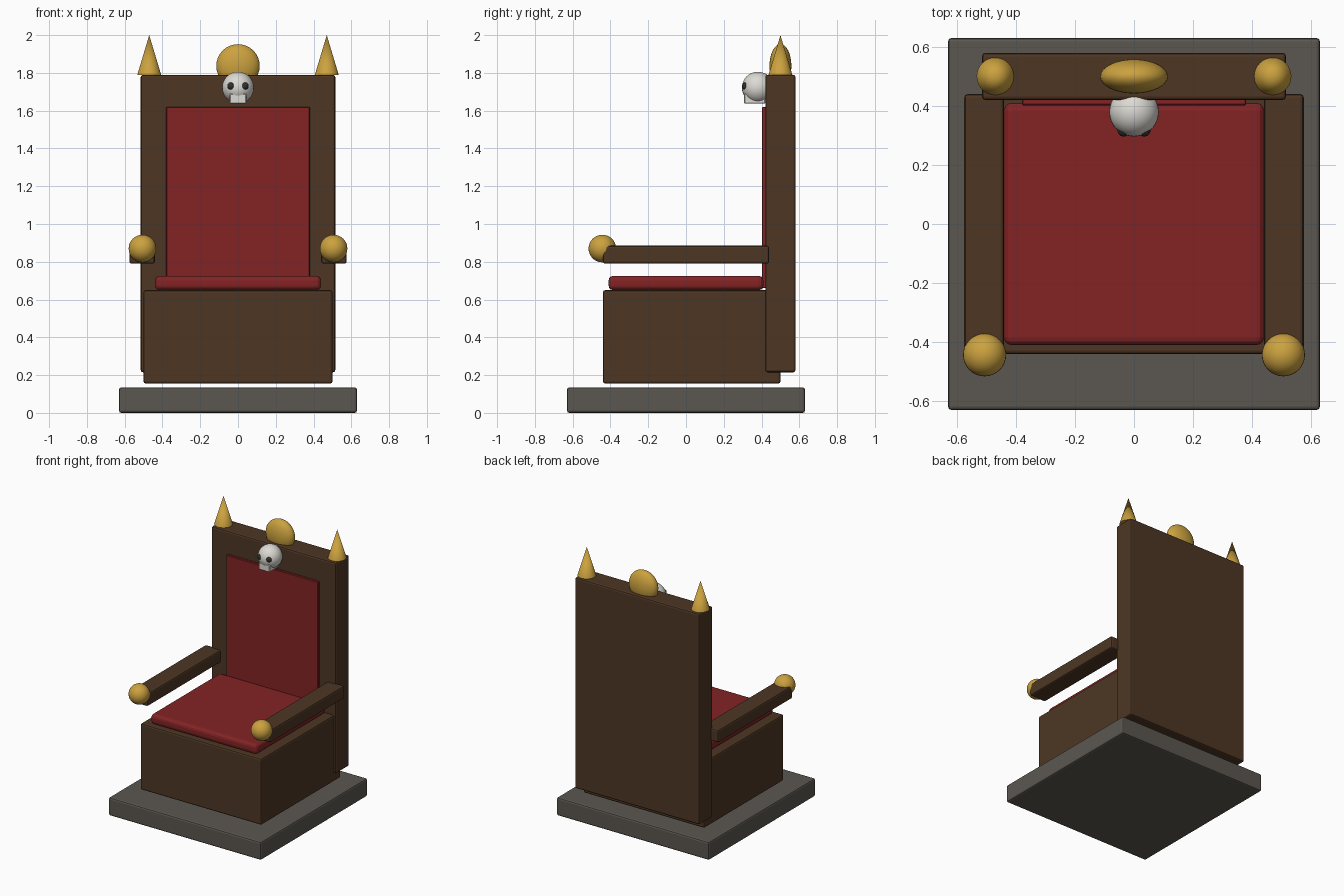
import bpy

cube = bpy.data.objects.get("Cube")
if cube:
    bpy.data.objects.remove(cube, do_unlink=True)


def material(name, rgb):
    m = bpy.data.materials.new(name)
    m.use_nodes = True
    m.diffuse_color = (*rgb, 1)
    for node in m.node_tree.nodes:
        if node.type == 'BSDF_PRINCIPLED':
            node.inputs["Base Color"].default_value = (*rgb, 1)
    return m


wood = material("dark wood", (0.075, 0.037, 0.017))
red = material("red velvet", (0.23, 0.017, 0.018))
gold = material("gold", (0.60, 0.36, 0.05))
stone = material("grey stone", (0.105, 0.095, 0.082))
bone = material("pale bone", (0.72, 0.70, 0.65))
dark = material("dark socket", (0.03, 0.03, 0.03))


def finish(name, mat, smooth=True):
    ob = bpy.context.object
    ob.name = name
    ob.data.materials.append(mat)
    bpy.ops.object.transform_apply(location=False, rotation=True, scale=True)
    if smooth:
        bpy.ops.object.shade_smooth_by_angle()
    return ob


def box(name, lo, hi, mat, bevel=0.012, segments=2):
    """Bevelled block spanning two opposite corners."""
    bpy.ops.mesh.primitive_cube_add(
        size=1, location=[(a + b) / 2 for a, b in zip(lo, hi)])
    bpy.context.object.scale = [b - a for a, b in zip(lo, hi)]
    ob = finish(name, mat, smooth=False)
    if bevel:
        mod = ob.modifiers.new("soft edges", 'BEVEL')
        mod.width = bevel
        mod.segments = segments
    return ob


def ball(name, center, radii, mat, segments=32):
    bpy.ops.mesh.primitive_uv_sphere_add(
        segments=segments, ring_count=segments // 2, radius=1, location=center)
    bpy.context.object.scale = radii
    return finish(name, mat)


# Plinth, seat and back
box("plinth", (-0.63, -0.63, 0), (0.63, 0.63, 0.135), stone)
box("seat_block", (-0.5, -0.44, 0.155), (0.5, 0.5, 0.65), wood)
box("backrest", (-0.515, 0.42, 0.215), (0.515, 0.58, 1.79), wood)
box("seat_cushion", (-0.44, -0.41, 0.65), (0.44, 0.41, 0.725), red, 0.025, 3)
box("back_cushion", (-0.38, 0.402, 0.66), (0.38, 0.43, 1.62), red, 0.004, 1)

# Armrests, knobs and finials on both sides
for side, s in (("left", 1), ("right", -1)):
    xs = sorted((s * 0.44, s * 0.575))
    box(side + "_armrest", (xs[0], -0.44, 0.79), (xs[1], 0.44, 0.885), wood)
    ball(side + "_arm_knob", (s * 0.506, -0.443, 0.87), (0.073,) * 3, gold)
    bpy.ops.mesh.primitive_cone_add(
        vertices=32, radius1=0.063, radius2=0, depth=0.21,
        location=(s * 0.47, 0.5, 1.895))
    finish(side + "_finial", gold)

# Crest on the top rail
ball("crest", (0, 0.5, 1.837), (0.115, 0.058, 0.115), gold)

# Skull ornament
ball("skull", (0, 0.38, 1.722), (0.084,) * 3, bone)
box("skull_jaw", (-0.045, 0.308, 1.637), (0.045, 0.42, 1.69), bone, 0.004, 1)
for side, s in (("left", 1), ("right", -1)):
    ball(side + "_eye_socket", (s * 0.035, 0.317, 1.73), (0.021,) * 3, dark, 16)
